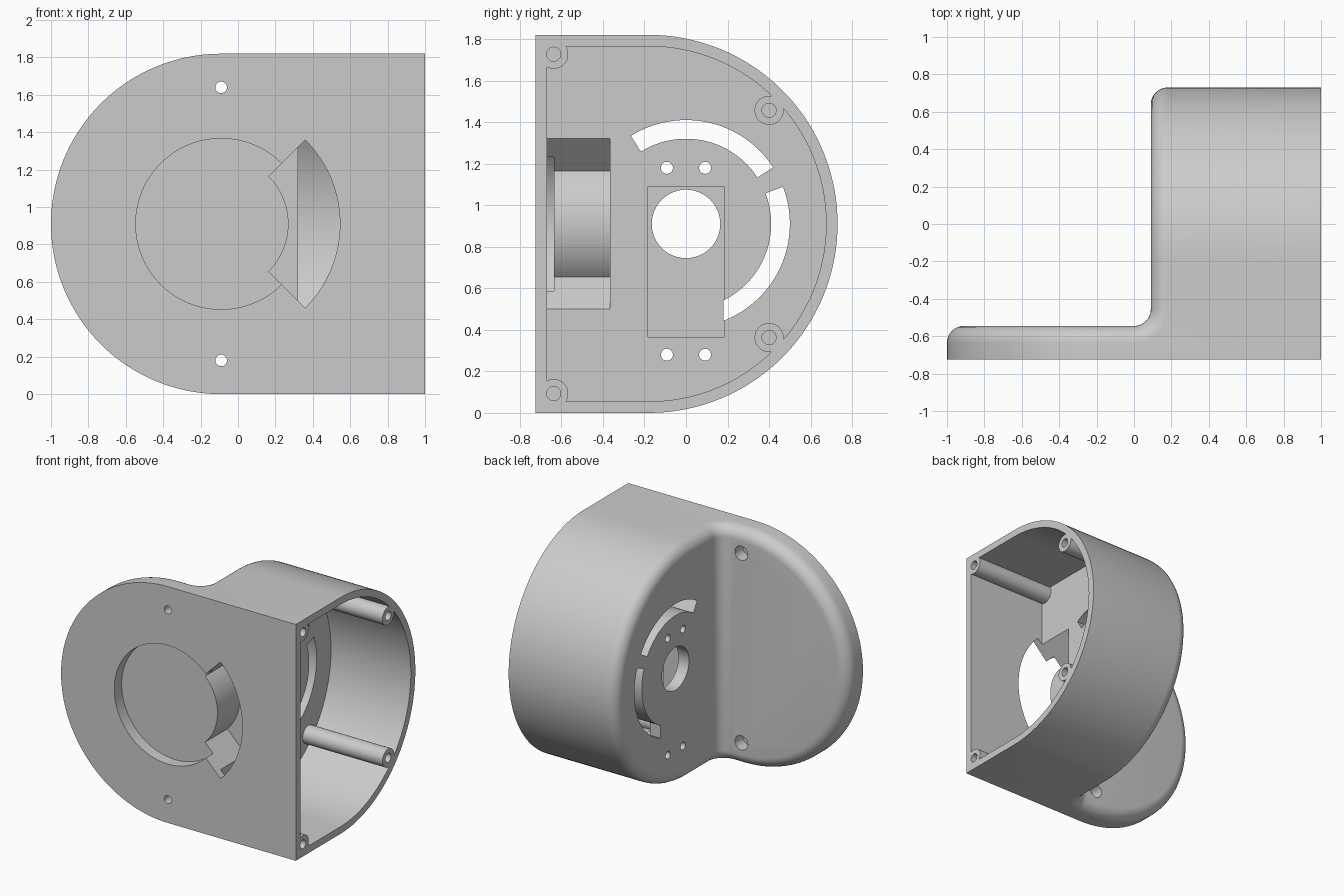
import bpy, bmesh
from math import sin, cos, radians, acos, degrees

if "Cube" in bpy.data.objects:
    bpy.data.objects.remove(bpy.data.objects["Cube"])

R, MID = 0.91, 0.91          # outline radius and mid height
ROUND = 0.09                 # edge rounding and inner fillet
PLATE_X, BODY_Y = -0.09, -0.18   # centres of the two round ends
PLATE_BACK, BODY_END = -0.545, 0.09
FRONT, OPEN = -0.725, 1.0

grey = bpy.data.materials.new("grey plastic")
grey.use_nodes = True
colour = (0.6, 0.6, 0.6, 1)
grey.diffuse_color = colour
grey.node_tree.nodes["Principled BSDF"].inputs["Base Color"].default_value = colour


def steps(a, b, n):
    return [radians(a + (b - a) * i / n) for i in range(n + 1)]


def make_object(name, bm):
    bmesh.ops.recalc_face_normals(bm, faces=bm.faces)
    mesh = bpy.data.meshes.new(name)
    bm.to_mesh(mesh)
    bm.free()
    mesh.materials.append(grey)
    ob = bpy.data.objects.new(name, mesh)
    bpy.context.collection.objects.link(ob)
    return ob


def rim(d, e):
    """Upper half of the rim, inset by d and sunk by e."""
    r, fr = R - d, ROUND + e
    plate = [(PLATE_X - r * sin(a), PLATE_BACK - e, r * cos(a)) for a in steps(90, 0, 36)]
    fillet = [(fr * cos(a), PLATE_BACK + ROUND + fr * sin(a), r) for a in steps(-90, 0, 10)]
    body = [(BODY_END + e, BODY_Y + r * sin(a), r * cos(a)) for a in steps(0, 90, 36)]
    return plate, fillet, body


# Housing shell: round plate and round body joined by a fillet, rounded rim
def build_housing():
    layers = [sum(rim(ROUND * (1 - sin(t)), ROUND * (1 - cos(t))), [])
              for t in steps(0, 90, 8)]
    plate, fillet, body = rim(0, ROUND)
    base = [(x, FRONT, z) for x, y, z in plate]
    base += [(0, FRONT, R)] + [(OPEN, FRONT, R)] * (len(fillet) - 2)
    base += [(OPEN, fillet[-1][1], R)] + [(OPEN, y, z) for x, y, z in body]
    layers.append(base)
    bm = bmesh.new()
    rows = []
    for layer in layers:
        up = [bm.verts.new((x, y, MID + z)) for x, y, z in layer]
        low = [bm.verts.new((x, y, MID - z)) for x, y, z in layer]
        rows.append((up, low))

    def strip(a, b):
        for i in range(len(a) - 1):
            bm.faces.new((a[i], a[i + 1], b[i + 1], b[i]))

    for (u0, l0), (u1, l1) in zip(rows, rows[1:]):
        strip(u0, u1)
        strip(l1, l0)
    strip(rows[0][1], rows[0][0])
    strip(rows[-1][0], rows[-1][1])
    bmesh.ops.remove_doubles(bm, verts=bm.verts, dist=1e-5)
    bmesh.ops.dissolve_degenerate(bm, edges=bm.edges, dist=1e-5)
    bmesh.ops.recalc_face_normals(bm, faces=bm.faces)
    bmesh.ops.dissolve_limit(bm, angle_limit=0.002, verts=bm.verts, edges=bm.edges)
    return make_object("housing", bm)


def prism(name, outline, axis, lo, hi):
    """Extrude an outline of (across, z) along x or y."""
    bm = bmesh.new()
    ends = []
    for d in (lo, hi):
        ends.append([bm.verts.new((d, p, z) if axis == "x" else (p, d, z)) for p, z in outline])
        bm.faces.new(ends[-1])
    n = len(outline)
    for i in range(n):
        j = (i + 1) % n
        bm.faces.new((ends[0][i], ends[0][j], ends[1][j], ends[1][i]))
    ob = make_object(name, bm)
    ob.hide_render = True
    return ob


def circle(c, z, r, n=32):
    return [(c + r * cos(a), z + r * sin(a)) for a in steps(0, 360, n)[:-1]]


def sector(c, r0, r1, inner, outer):
    """Ring sector; inner and outer are (start, end) angles."""
    return ([(c + r1 * cos(a), MID + r1 * sin(a)) for a in steps(*outer, 32)] +
            [(c + r0 * cos(a), MID + r0 * sin(a)) for a in steps(*inner[::-1], 32)])


def cut(ob, cutter):
    mod = ob.modifiers.new("cut", "BOOLEAN")
    mod.operation, mod.solver, mod.object = "DIFFERENCE", "EXACT", cutter
    bpy.context.view_layer.objects.active = ob
    bpy.ops.object.modifier_apply(modifier=mod.name)
    bpy.data.objects.remove(cutter)


housing = build_housing()

# Open cavity, leaving four screw posts standing
WALL, FLOOR = 0.055, 0.32
r = R - WALL
outline = [(FRONT + WALL, MID - r)]
outline += [(BODY_Y + r * cos(a), MID + r * sin(a)) for a in steps(-90, 90, 64)]
outline += [(FRONT + WALL, MID + r)]
cavity = prism("cavity_cutter", outline, "x", FLOOR, OPEN + 0.1)
posts = [(y, MID + s * dz) for y, dz in ((-0.637, 0.817), (0.4, 0.547)) for s in (1, -1)]
for y, z in posts:
    cut(cavity, prism("post", circle(y, z, 0.07), "x", FLOOR - 0.05, OPEN + 0.2))
cut(housing, cavity)
for y, z in posts:
    cut(housing, prism("post_hole", circle(y, z, 0.034, 24), "x", 0.6, OPEN + 0.1))

# Front: shallow round pocket and deep curved opening into the cavity
cut(housing, prism("round_pocket", circle(PLATE_X, MID, 0.457, 80), "y", FRONT - 0.1, -0.635))
cut(housing, prism("curved_opening", sector(PLATE_X, 0.36, 0.635, (-45, 45), (-45, 45)),
                   "y", FRONT - 0.1, -0.365))

# Plate screw holes, widened at the back
for s in (1, -1):
    z = MID + s * 0.73
    cut(housing, prism("plate_hole", circle(PLATE_X, z, 0.031, 24), "y", FRONT - 0.1, -0.4))
    cut(housing, prism("plate_counterbore", circle(PLATE_X, z, 0.055, 24), "y", -0.64, -0.4))

# Body end wall: curved slots, motor pocket, shaft hole and screw holes
side = 0.18
ends = [-degrees(acos(side / q)) for q in (0.41, 0.5)]
cut(housing, prism("upper_slot", sector(0, 0.41, 0.5, (33, 122), (33, 122)), "x", 0, 0.4))
cut(housing, prism("lower_slot", sector(0, 0.41, 0.5, (ends[0], 21), (ends[1], 21)), "x", 0, 0.4))
w = side + 0.002
cut(housing, prism("motor_pocket", [(-w, 0.365), (w, 0.365), (w, 1.09), (-w, 1.09)],
                   "x", 0.18, 0.4))
cut(housing, prism("shaft_hole", circle(0, MID, 0.165, 48), "x", 0, 0.4))
for y in (-0.092, 0.092):
    for z in (0.28, 1.18):
        cut(housing, prism("motor_screw_hole", circle(y, z, 0.029, 24), "x", 0, 0.4))

# Smooth shading with sharp edges
bpy.ops.object.select_all(action="DESELECT")
housing.select_set(True)
bpy.context.view_layer.objects.active = housing
bpy.ops.object.shade_smooth_by_angle(angle=radians(30))
